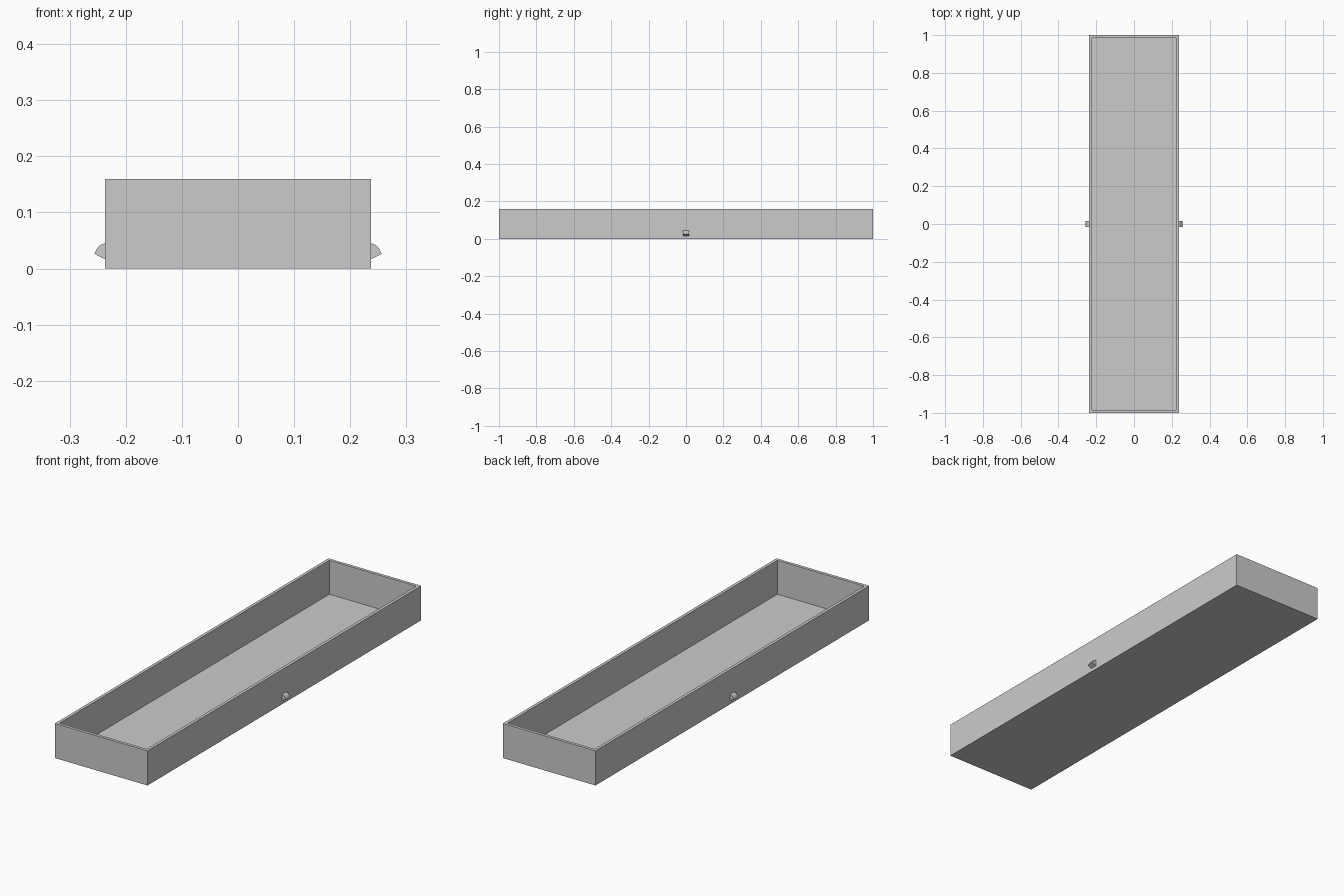
import bpy
import bmesh

if "Cube" in bpy.data.objects:
    bpy.data.objects.remove(bpy.data.objects["Cube"], do_unlink=True)

HALF_X, HALF_Y, HEIGHT = 0.237, 1.0, 0.16
WALL, FLOOR = 0.02, 0.003

grey = bpy.data.materials.new("plain grey")
grey.use_nodes = True
colour = (0.6, 0.6, 0.6, 1)
grey.diffuse_color = colour
grey.node_tree.nodes["Principled BSDF"].inputs["Base Color"].default_value = colour


def finish(name, bm):
    bmesh.ops.recalc_face_normals(bm, faces=bm.faces)
    mesh = bpy.data.meshes.new(name)
    bm.to_mesh(mesh)
    bm.free()
    mesh.materials.append(grey)
    obj = bpy.data.objects.new(name, mesh)
    bpy.context.collection.objects.link(obj)
    return obj


# Open tray: a box whose top is inset for the rim and pushed down to the floor
bm = bmesh.new()
bmesh.ops.create_cube(bm, size=1)
for v in bm.verts:
    v.co.x *= 2 * HALF_X
    v.co.y *= 2 * HALF_Y
    v.co.z = (v.co.z + 0.5) * HEIGHT
top = max(bm.faces, key=lambda f: f.calc_center_median().z)
bmesh.ops.inset_region(bm, faces=[top], thickness=WALL)
well = bmesh.ops.extrude_discrete_faces(bm, faces=[top])["faces"][0]
for v in well.verts:
    v.co.z = FLOOR
finish("tray", bm)

# Small wedge-shaped catches halfway along the long sides
CATCH = [(0.232, 0.048), (0.247, 0.041), (0.252, 0.035), (0.256, 0.026), (0.232, 0.014)]
for name, side in (("left_catch", 1), ("right_catch", -1)):
    bm = bmesh.new()
    face = bm.faces.new([bm.verts.new((side * x, -0.016, z)) for x, z in CATCH])
    extruded = bmesh.ops.extrude_face_region(bm, geom=[face])["geom"]
    moved = [g for g in extruded if isinstance(g, bmesh.types.BMVert)]
    bmesh.ops.translate(bm, verts=moved, vec=(0, 0.032, 0))
    finish(name, bm)
